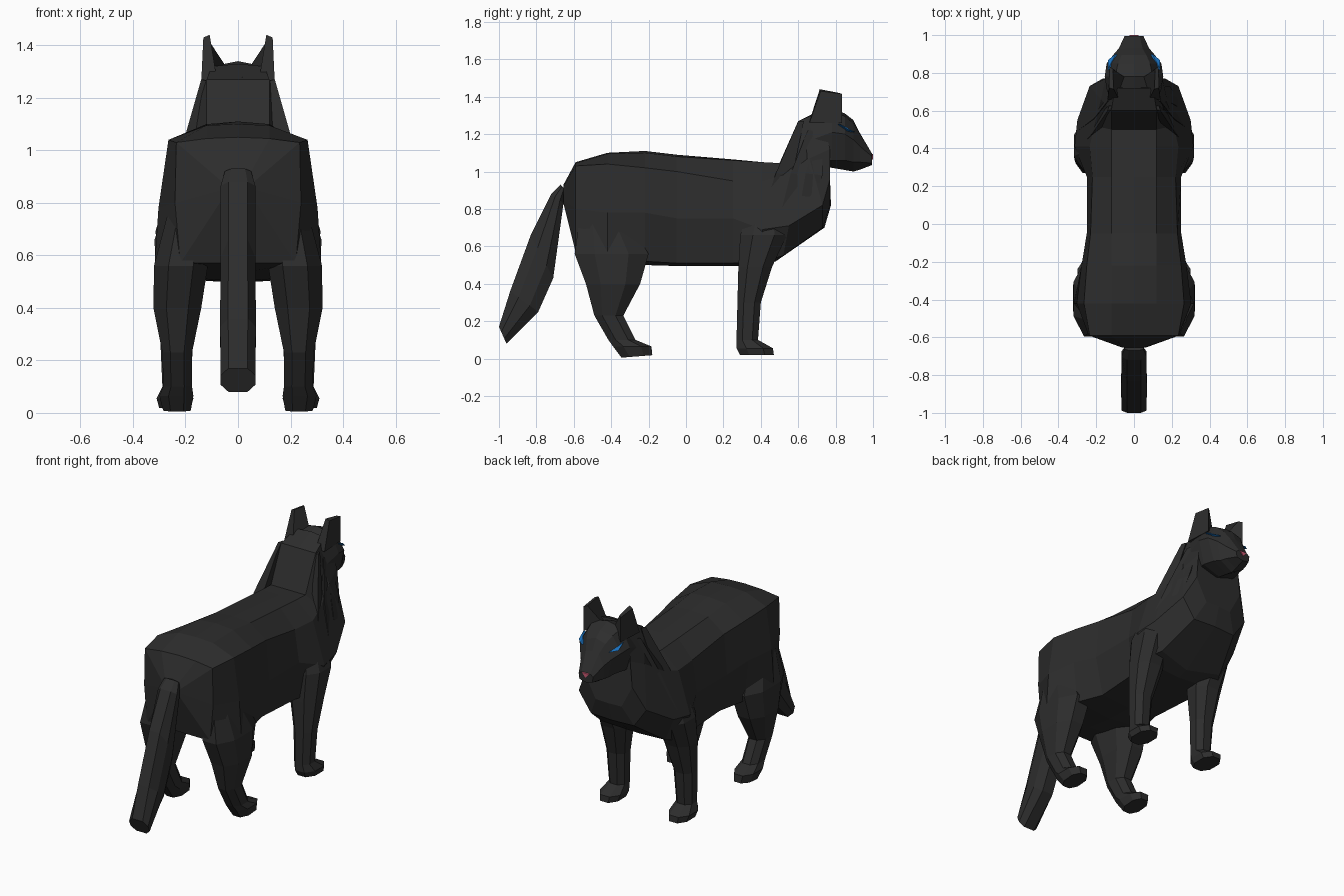
import bpy, bmesh


def material(name, rgb):
    m = bpy.data.materials.new(name)
    m.diffuse_color = (*rgb, 1)
    return m


FUR = material("black_fur", (0.026, 0.026, 0.026))
BLUE = material("blue", (0.01, 0.16, 0.5))
PINK = material("pink", (0.6, 0.1, 0.17))


def loft(name, rings, mat=FUR):
    """Skin a stack of equal-sized closed rings and cap both ends."""
    bm = bmesh.new()
    rows = [[bm.verts.new(p) for p in r] for r in rings]
    for a, b in zip(rows, rows[1:]):
        for i in range(len(a)):
            j = (i + 1) % len(a)
            bm.faces.new((a[i], a[j], b[j], b[i]))
    bm.faces.new(rows[0])
    bm.faces.new(rows[-1])
    bmesh.ops.recalc_face_normals(bm, faces=bm.faces)
    me = bpy.data.meshes.new(name)
    bm.to_mesh(me)
    bm.free()
    me.materials.append(mat)
    ob = bpy.data.objects.new(name, me)
    bpy.context.collection.objects.link(ob)
    return ob


def pair(name, rings, mat=FUR):
    """Right-hand part and its mirror image."""
    loft(name + "_right", rings, mat)
    loft(name + "_left", [[(-x, y, z) for x, y, z in r] for r in rings], mat)


def whole(half):
    """Close a half ring (top centre to bottom centre) by mirroring."""
    return half + [(-x, y, z) for x, y, z in half[-2:0:-1]]


def flat(y, pts):
    return whole([(x, y, z) for x, z in pts])


def box_ring(z, y0, y1, x0, x1):
    """Chamfered rectangle used for leg sections."""
    cx, cy = (x1 - x0) * 0.27, (y1 - y0) * 0.27
    return [(x0 + cx, y0, z), (x1 - cx, y0, z), (x1, y0 + cy, z), (x1, y1 - cy, z),
            (x1 - cx, y1, z), (x0 + cx, y1, z), (x0, y1 - cy, z), (x0, y0 + cy, z)]


# Torso, chest and neck
loft("body", [
    flat(-.655, [(0, .93), (.05, .92), (.06, .88), (.06, .85), (.05, .83), (0, .83)]),
    flat(-.59, [(0, 1.05), (.12, 1.045), (.235, 1.03), (.24, .80), (.22, .57), (0, .57)]),
    flat(-.42, [(0, 1.10), (.12, 1.095), (.265, 1.04), (.303, .78), (.318, .56), (0, .53)]),
    flat(-.22, [(0, 1.11), (.12, 1.10), (.25, 1.02), (.278, .78), (.25, .52), (0, .50)]),
    flat(-.05, [(0, 1.09), (.12, 1.08), (.23, 1.0), (.25, .75), (.20, .51), (0, .495)]),
    flat(.25, [(0, 1.065), (.12, 1.06), (.22, .95), (.25, .75), (.22, .51), (0, .495)]),
    flat(.41, [(0, 1.05), (.12, 1.05), (.235, .95), (.315, .69), (.28, .52), (0, .50)]),
    whole([(0, .50, 1.045), (.12, .50, 1.045), (.21, .52, .98), (.30, .55, .71),
           (.22, .52, .55), (0, .48, .52)]),
    whole([(0, .60, 1.27), (.12, .60, 1.27), (.175, .66, 1.07), (.235, .73, .82),
           (.15, .73, .70), (0, .74, .70)]),
    whole([(0, .72, 1.33), (.10, .72, 1.32), (.15, .77, 1.12), (.165, .77, .96),
           (.09, .77, .82), (0, .775, .82)]),
])

# Head with brow and tapering muzzle
loft("head", [
    flat(.62, [(0, 1.28), (.11, 1.27), (.13, 1.15), (.10, 1.05), (0, 1.05)]),
    flat(.78, [(0, 1.34), (.10, 1.32), (.155, 1.21), (.12, 1.06), (0, 1.02)]),
    flat(.85, [(0, 1.31), (.085, 1.295), (.145, 1.20), (.10, 1.06), (0, 1.008)]),
    flat(.895, [(0, 1.275), (.065, 1.255), (.11, 1.17), (.085, 1.05), (0, 1.0)]),
    flat(.93, [(0, 1.205), (.045, 1.20), (.08, 1.135), (.075, 1.05), (0, 1.01)]),
    flat(.995, [(0, 1.095), (.03, 1.095), (.05, 1.08), (.045, 1.045), (0, 1.035)]),
])

# Ears
pair("ear", [
    [(.04, .77, 1.31), (.13, .835, 1.26), (.14, .66, 1.26), (.08, .66, 1.27)],
    [(.112, .82, 1.42), (.13, .835, 1.415), (.132, .72, 1.43), (.108, .715, 1.44)],
])

# Slanted eyes and nose
pair("eye", [
    [(.10, .79, 1.24), (.07, .84, 1.20), (.06, .86, 1.20)],
    [(.139, .82, 1.255), (.138, .868, 1.222), (.095, .902, 1.212)],
], BLUE)
loft("nose", [
    [(-.028, .96, 1.11), (.028, .96, 1.11), (0, .96, 1.06)],
    [(-.024, 1.0, 1.093), (.024, 1.0, 1.093), (0, 1.0, 1.065)],
], PINK)

# Mane tufts running down the sides of the neck
for k, (y, z, x) in enumerate([(.40, .74, .29), (.50, .75, .29), (.60, .76, .265)]):
    t = k * .05
    pair("mane_tuft_%d" % (k + 1), [
        [(x, y, z), (x - .03, y + .05, z - .02), (x - .05, y, z)],
        [(.22 - t * .2, .48 + t * 1.6, .99), (.19, .57 + t * 1.6, .98), (.15, .52 + t * 1.6, 1.0)],
        [(.14, .60 + t, 1.27 - t), (.13, .63 + t, 1.27 - t), (.10, .61 + t, 1.26 - t)],
    ])

# Legs with paws
pair("front_leg", [box_ring(*r) for r in [
    (.78, .33, .52, .15, .275), (.66, .29, .54, .14, .318), (.49, .28, .46, .13, .312),
    (.30, .275, .40, .17, .297), (.10, .27, .385, .18, .288),
    (.055, .27, .465, .17, .310), (.018, .29, .47, .18, .30)]])
pair("hind_leg", [box_ring(*r) for r in [
    (.75, -.57, -.32, .12, .27), (.56, -.595, -.20, .115, .32), (.40, -.535, -.245, .14, .322),
    (.23, -.49, -.335, .175, .288), (.10, -.415, -.27, .175, .285),
    (.065, -.39, -.185, .17, .300)]] + [
    [(x, y, .005 + (y + .345) * .08) for x, y, z in box_ring(0, -.345, -.18, .18, .285)]])


# Drooping tail, each section given by its outer and inner edge
def tail_ring(outer, inner, w):
    (ya, za), (yb, zb) = outer, inner
    prof = [(.55, 0), (1, .3), (1, .7), (.55, 1), (-.55, 1), (-1, .7), (-1, .3), (-.55, 0)]
    return [(w * x, ya + (yb - ya) * t, za + (zb - za) * t) for x, t in prof]


loft("tail", [
    tail_ring((-.67, .93), (-.645, .90), .05),
    tail_ring((-.72, .88), (-.655, .83), .066),
    tail_ring((-.83, .66), (-.71, .43), .067),
    tail_ring((-.94, .36), (-.79, .25), .068),
    tail_ring((-1.0, .17), (-.96, .08), .066),
])
